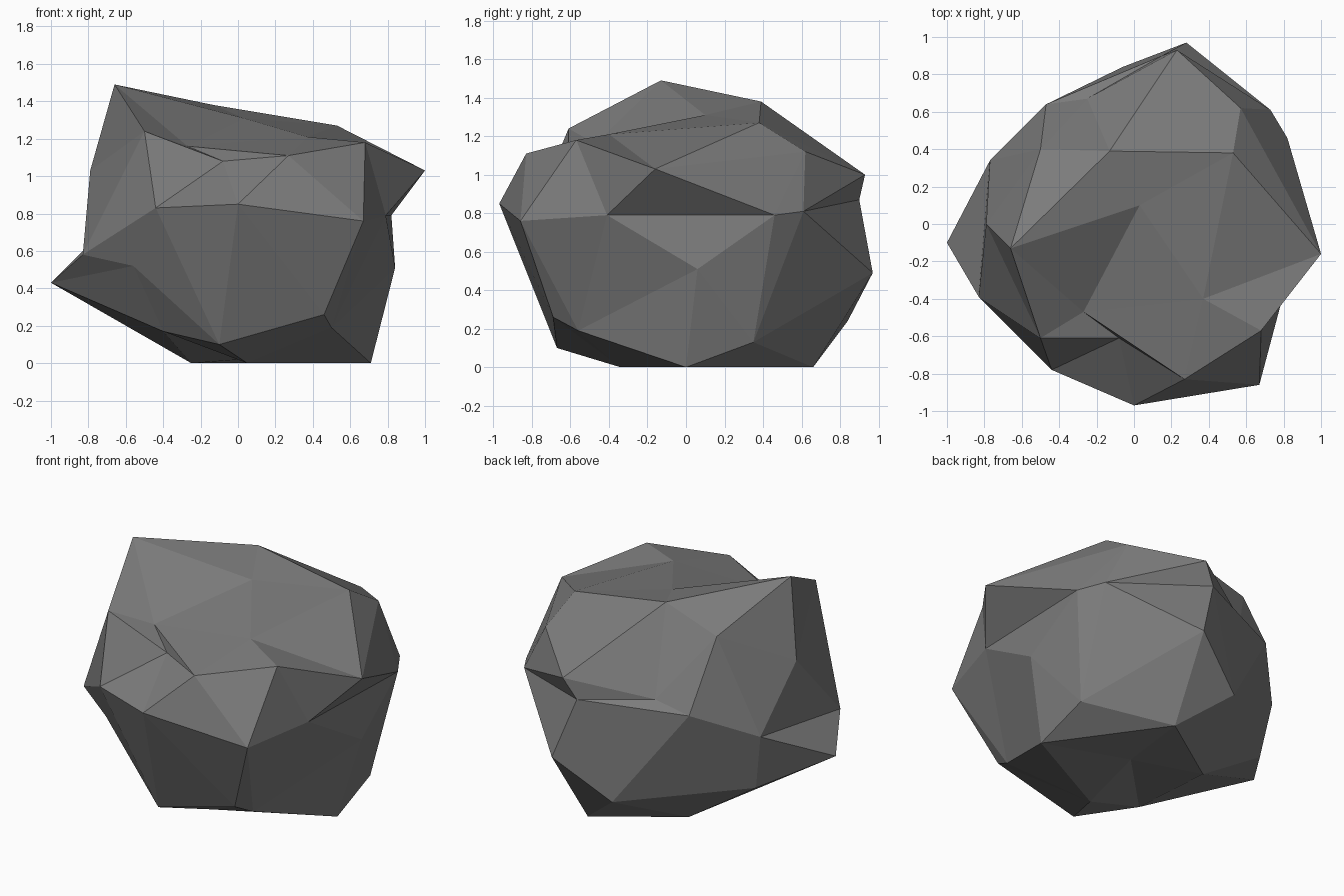
import bpy
import bmesh
from mathutils import Vector

default_cube = bpy.data.objects.get("Cube")
if default_cube:
    bpy.data.objects.remove(default_cube, do_unlink=True)


def make_material(name, colour):
    material = bpy.data.materials.new(name)
    material.use_nodes = True
    material.diffuse_color = colour
    material.node_tree.nodes["Principled BSDF"].inputs["Base Color"].default_value = colour
    return material


# The boulder is a chiselled icosphere: two poles and rings of five points,
# each ring running counterclockwise, measured in hundredths of a unit.
top_pole = (3, 10, 131)
crown = [(37, -40, 121), (53, 38, 127), (-13, 39, 138), (-66, -13, 149), (-27, -47, 116)]
shoulder = [(68, -57, 118), (57, 62, 112), (-25, 67, 89), (-79, 0, 103), (-8, -61, 108)]
shoulder_gap = [(100, -16, 103), (23, 93, 100), (-50, 40, 126), (-50, -61, 124), (27, -83, 111)]
waist_start = [(67, -86, 76), (82, 46, 79), (15, 90, 87), (-77, 34, 66), (-44, -78, 83)]
waist_end = [(79, -41, 79), (73, 61, 81), (-47, 64, 83), (-83, -39, 58), (0, -97, 85)]
hip = [(84, 6, 51), (28, 97, 49), (-71, 30, 30), (-56, -55, 52), (46, -69, 26)]
hip_gap = [(50, -56, 19), (70, 35, 13), (-6, 84, 24), (-100, -10, 43), (-10, -67, 10)]
foot = [(71, 0, 0), (24, 66, 0), (-25, 33, 0), (-40, -43, 17), (5, -34, 0)]
bottom_pole = (15, 15, 3)

bm = bmesh.new()


def add_point(point):
    return bm.verts.new(Vector(point) / 100)


def add_ring(points):
    return [add_point(point) for point in points]


top, bottom = add_point(top_pole), add_point(bottom_pole)
rings = (crown, shoulder, shoulder_gap, waist_start, waist_end, hip, hip_gap, foot)
crown, shoulder, shoulder_gap, waist_start, waist_end, hip, hip_gap, foot = map(add_ring, rings)

# Facets, one fifth of the stone at a time
for i in range(5):
    j = (i + 1) % 5
    sector = [
        # cap
        (top, crown[i], crown[j]),
        (crown[i], shoulder[i], shoulder_gap[i]),
        (crown[i], shoulder_gap[i], crown[j]),
        (crown[j], shoulder_gap[i], shoulder[j]),
        # upper sides
        (shoulder[i], waist_start[i], waist_end[i]),
        (shoulder[i], waist_end[i], shoulder_gap[i]),
        (shoulder[j], shoulder_gap[i], waist_start[j]),
        (shoulder_gap[i], waist_end[i], waist_start[j]),
        # lower sides
        (waist_end[i], hip[i], waist_start[j]),
        (waist_start[i], hip_gap[i], waist_end[i]),
        (waist_end[i], hip_gap[i], hip[i]),
        (waist_start[j], hip[i], hip_gap[j]),
        # underside
        (hip_gap[i], foot[i], hip[i]),
        (hip[i], foot[i], hip_gap[j]),
        (hip_gap[j], foot[i], foot[j]),
        (foot[i], bottom, foot[j]),
    ]
    for facet in sector:
        bm.faces.new(facet).smooth = False

bmesh.ops.recalc_face_normals(bm, faces=bm.faces)
mesh = bpy.data.meshes.new("boulder")
bm.to_mesh(mesh)
bm.free()

mesh.materials.append(make_material("stone grey", (0.2, 0.2, 0.2, 1)))
boulder = bpy.data.objects.new("boulder", mesh)
bpy.context.collection.objects.link(boulder)
